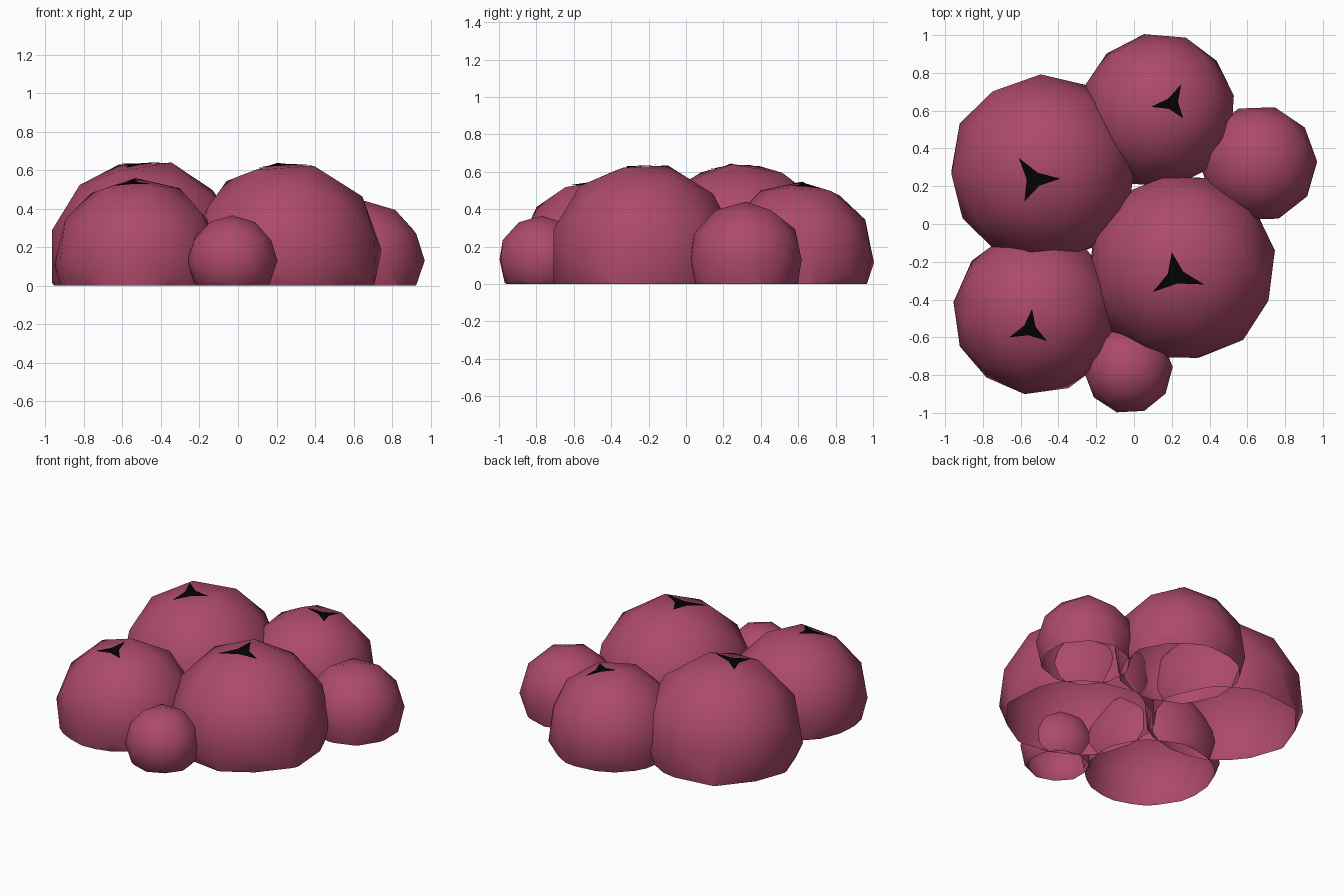
import bpy
import bmesh
from math import atan2, radians, sqrt
from mathutils import Matrix, Vector
from mathutils.bvhtree import BVHTree

cube = bpy.data.objects.get("Cube")
if cube:
    bpy.data.objects.remove(cube, do_unlink=True)


def make_material(name, color):
    mat = bpy.data.materials.new(name)
    mat.use_nodes = True
    mat.diffuse_color = (*color, 1)
    bsdf = mat.node_tree.nodes["Principled BSDF"]
    bsdf.inputs["Base Color"].default_value = (*color, 1)
    bsdf.inputs["Roughness"].default_value = 0.8
    return mat


BERRY = make_material("berry pink", (0.415, 0.068, 0.143))
BLACK = make_material("star black", (0.001, 0.001, 0.001))


def add_object(name, bm, mat, smooth):
    mesh = bpy.data.meshes.new(name)
    for face in bm.faces:
        face.smooth = smooth
    bm.to_mesh(mesh)
    mesh.materials.append(mat)
    obj = bpy.data.objects.new(name, mesh)
    bpy.context.collection.objects.link(obj)


def make_lobe(name, center, radius, turn):
    """Low-poly ball, cut open at the ground; returns its surface."""
    bm = bmesh.new()
    bmesh.ops.create_icosphere(bm, subdivisions=2, radius=radius,
                               matrix=Matrix.Translation(center) @ turn)
    bmesh.ops.bisect_plane(bm, geom=bm.verts[:] + bm.edges[:] + bm.faces[:],
                           plane_co=(0, 0, 0), plane_no=(0, 0, 1), clear_inner=True)
    add_object(name, bm, BERRY, True)
    surface = BVHTree.FromBMesh(bm)
    bm.free()
    return surface


def add_star(name, surface, middle, tips):
    """Three-pointed star draped just above the lobe."""
    outline = []
    for i, tip in enumerate(tips):
        outline += [tip, middle.lerp((tip + tips[(i + 1) % 3]) / 2, 0.6)]
    bm = bmesh.new()
    hub = bm.verts.new((*middle, 0))
    ring = [bm.verts.new((*p, 0)) for p in outline]
    for i, v in enumerate(ring):
        bm.faces.new((hub, v, ring[(i + 1) % len(ring)]))
    bmesh.ops.subdivide_edges(bm, edges=bm.edges[:], cuts=3, use_grid_fill=True)
    bmesh.ops.triangulate(bm, faces=bm.faces[:])
    for v in bm.verts:
        hit = surface.ray_cast(Vector((v.co.x, v.co.y, 2)), Vector((0, 0, -1)))[0]
        v.co.z = hit.z + 0.009
    bm.normal_update()
    bmesh.ops.reverse_faces(bm, faces=[f for f in bm.faces if f.normal.z < 0])
    add_object(name, bm, BLACK, False)
    bm.free()


def add_starred_lobe(name, center, radius, tips):
    """Lobe turned so that one of its flat triangles lies under the star."""
    center = Vector(center)
    tips = [Vector(t) for t in tips]
    middle = sum(tips, Vector((0, 0))) / 3
    lean = (middle - center.xy) / radius
    pole = Vector((lean.x, lean.y, sqrt(1 - lean.length_squared)))
    arm = tips[0] - middle
    face_up = Matrix.Rotation(radians(-37.38), 4, "Y") @ Matrix.Rotation(radians(-36), 4, "Z")
    spin = Matrix.Rotation(atan2(arm.y, arm.x), 4, "Z")
    tilt = Vector((0, 0, 1)).rotation_difference(pole).to_matrix().to_4x4()
    surface = make_lobe(name, center, radius, tilt @ spin @ face_up)
    add_star(name + "_star", surface, middle, tips)


# Large lobes with stars
add_starred_lobe("back_right_lobe", (-0.48, 0.29, 0.155), 0.505,
                 [(-0.39, 0.24), (-0.61, 0.35), (-0.58, 0.12)])
add_starred_lobe("front_left_lobe", (0.25, -0.23, 0.15), 0.505,
                 [(0.20, -0.15), (0.10, -0.36), (0.37, -0.32)])
add_starred_lobe("front_right_lobe", (-0.52, -0.47, 0.125), 0.44,
                 [(-0.54, -0.45), (-0.66, -0.60), (-0.46, -0.62)])
add_starred_lobe("back_lobe", (0.13, 0.60, 0.14), 0.413,
                 [(0.09, 0.62), (0.26, 0.56), (0.25, 0.74)])

# Small plain lobes
make_lobe("left_side_lobe", (0.66, 0.32, 0.13), 0.31, Matrix.Rotation(radians(-16), 4, "Z"))
make_lobe("front_small_lobe", (-0.03, -0.77, 0.13), 0.235, Matrix.Rotation(radians(-15), 4, "Z"))
